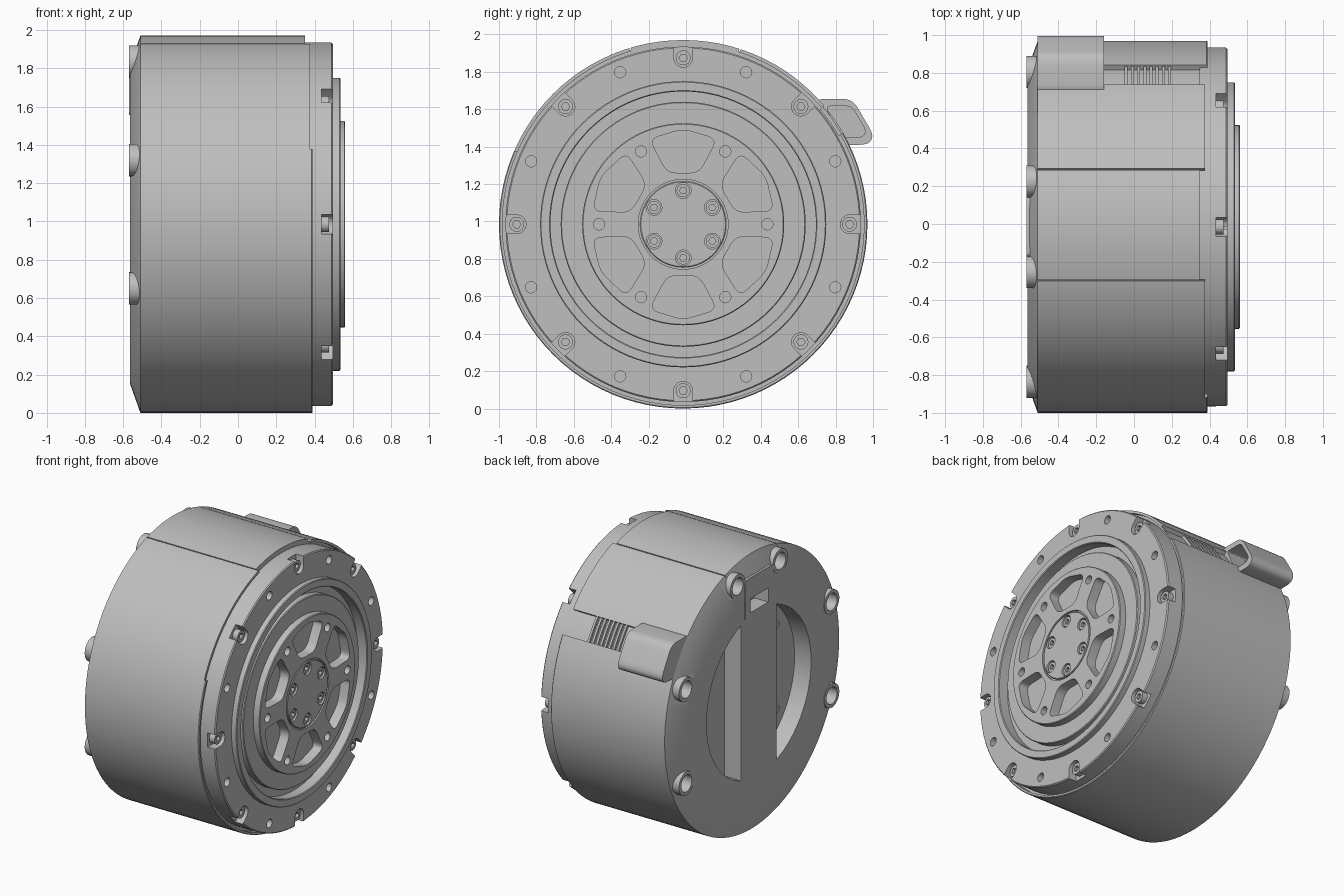
import bpy, bmesh
from math import sin, cos, pi, radians, acos
from mathutils import Vector

if "Cube" in bpy.data.objects:
    bpy.data.objects.remove(bpy.data.objects["Cube"], do_unlink=True)

AXIS = (0, -0.015, 0.985)   # everything is built around the x axis, then moved here
R = 0.985

grey = bpy.data.materials.new("machined grey")
grey.use_nodes = True
grey.diffuse_color = (0.52, 0.52, 0.52, 1)
grey.node_tree.nodes["Principled BSDF"].inputs["Base Color"].default_value = (0.52, 0.52, 0.52, 1)


# --- outlines in the (y, z) plane ---
def disc(r, cy=0, cz=0, n=24):
    return [(cy + r * cos(2 * pi * i / n), cz + r * sin(2 * pi * i / n)) for i in range(n)]


def polar(r, deg):
    return r * cos(radians(deg)), r * sin(radians(deg))


def discs(r, places, n=24):
    return [disc(r, y, z, n) for y, z in places]


def circle_of(count, r, start=0):
    return [polar(r, start + 360 * i / count) for i in range(count)]


def arc(r, a, b, n=16):
    return [polar(r, a + (b - a) * i / n) for i in range(n + 1)]


def sector(r0, r1, a, b, n=24):
    return arc(r0, a, b, n) + arc(r1, b, a, n)


def turn(pts, deg):
    c, s = cos(radians(deg)), sin(radians(deg))
    return [(y * c - z * s, y * s + z * c) for y, z in pts]


def rounded(pts, r, n=5):
    out = []
    for i, p in enumerate(pts):
        p, a, b = Vector(p), Vector(pts[i - 1]), Vector(pts[(i + 1) % len(pts)])
        a = p + (a - p).normalized() * min(r, (a - p).length * 0.45)
        b = p + (b - p).normalized() * min(r, (b - p).length * 0.45)
        for k in range(n + 1):
            t = k / n
            out.append(tuple(a * (1 - t) ** 2 + p * 2 * t * (1 - t) + b * t * t))
    return out


# --- solids ---
def finish(bm, name):
    bmesh.ops.recalc_face_normals(bm, faces=bm.faces)
    mesh = bpy.data.meshes.new(name)
    bm.to_mesh(mesh)
    bm.free()
    mesh.materials.append(grey)
    ob = bpy.data.objects.new(name, mesh)
    ob.location = AXIS
    bpy.context.collection.objects.link(ob)
    return ob


def prism(name, outlines, x0, x1):
    bm = bmesh.new()
    for pts in outlines:
        low = [bm.verts.new((x0, y, z)) for y, z in pts]
        high = [bm.verts.new((x1, y, z)) for y, z in pts]
        bm.faces.new(low)
        bm.faces.new(high)
        for i in range(len(pts)):
            bm.faces.new((low[i - 1], low[i], high[i], high[i - 1]))
    return finish(bm, name)


def lathe(name, profile, n=96):
    bm = bmesh.new()
    vs = [bm.verts.new((x, 0, r)) for x, r in profile]
    es = [bm.edges.new(pair) for pair in zip(vs, vs[1:])]
    bmesh.ops.spin(bm, geom=vs + es, cent=(0, 0, 0), axis=(1, 0, 0), angle=2 * pi, steps=n)
    bmesh.ops.remove_doubles(bm, verts=bm.verts, dist=1e-5)
    return finish(bm, name)


def combine(ob, outlines, x0, x1, operation="DIFFERENCE"):
    tool = prism("cutter", outlines, x0, x1)
    tool.hide_render = True
    mod = ob.modifiers.new("cut", "BOOLEAN")
    mod.operation, mod.solver, mod.object = operation, "EXACT", tool
    bpy.context.view_layer.update()
    graph = bpy.context.evaluated_depsgraph_get()
    mesh = bpy.data.meshes.new_from_object(ob.evaluated_get(graph))
    ob.modifiers.clear()
    ob.data = mesh
    bpy.data.objects.remove(tool, do_unlink=True)


def smooth(ob):
    bpy.ops.object.select_all(action="DESELECT")
    ob.select_set(True)
    bpy.context.view_layer.objects.active = ob
    bpy.ops.object.shade_smooth_by_angle(angle=radians(28))


def socket_screws(name, places, r, x0, x1):
    ob = prism(name, discs(r, places), x0, x1)
    combine(ob, discs(r * 0.55, places, 6), x1 - 0.02, x1 + 0.02)
    return ob


parts = []

# Housing drum with a chamfered back
housing = lathe("housing", [(-0.565, 0), (-0.565, 0.83), (-0.51, R), (0.385, R), (0.39, 0.98),
                            (0.39, 0.967), (0.35, 0.967), (0.35, 0)])
parts.append(housing)

# Mounting bosses and connector pad on the back
bosses = [(s * y, z) for s in (1, -1) for y, z in ((0.82, 0.335), (0.82, -0.335), (0.24, 0.85))]
combine(housing, discs(0.085, bosses), -0.568, -0.45, "UNION")
combine(housing, [rounded([(-0.16, 0.57), (0.16, 0.57), (0.16, 0.86), (-0.16, 0.86)], 0.03)],
        -0.57, -0.45, "UNION")
combine(housing, discs(0.06, bosses), -0.6, -0.48)
combine(housing, [[(-0.1, 0.61), (0.1, 0.61), (0.1, 0.71), (-0.1, 0.71)]], -0.6, -0.46)

# Two half-moon openings either side of a central bar
half = acos(0.2 / 0.59) * 180 / pi
combine(housing, [arc(0.59, -half, half, 32), arc(0.59, 180 - half, 180 + half, 32)], -0.6, -0.435)
parts.append(socket_screws("back_opening_screws",
                           [(y, z) for y in (-0.4, 0.4) for z in (-0.3, 0.3)], 0.03, -0.42, -0.44))

# Top panel seams, stepped front rim and side recess
seams = (72, 106.8)
combine(housing, [sector(0.972, 1.05, a - 0.2, a + 0.2, 2) for a in seams], -0.6, 0.45)
combine(housing, [sector(0.96, 1.05, 30, 156.4, 48)], 0.375, 0.45)
combine(housing, [sector(0.96, 1.05, *seams)], 0.35, 0.45)
combine(housing, [sector(0.957, 1.05, 29.7, 40)], -0.3, 0.45)

# Vent fins in the side recess
for i in range(8):
    x = -0.05 + i * 0.033
    parts.append(prism("vent_fin", [sector(0.94, 0.976, 29.7, 40, 8)], x, x + 0.016))

# Hollow cable shroud on the side
outline = [(0.7, 0.67), (0.905, 0.67), (1.02, 0.475), (0.99, 0.425), (0.82, 0.425)]
shroud = prism("cable_shroud", [rounded(outline, 0.05)], -0.51, -0.16)
inner = [(0.89 + (y - 0.89) * 0.68, 0.55 + (z - 0.55) * 0.68) for y, z in outline]
combine(shroud, [rounded(inner, 0.03)], -0.44, -0.1)
parts.append(shroud)

# Front flange with a raised ring and a groove
flange = lathe("front_flange", [(0.34, 0), (0.34, 0.95), (0.488, 0.95), (0.495, 0.943), (0.495, 0.765),
                                (0.53, 0.765), (0.535, 0.76), (0.535, 0.715), (0.53, 0.71),
                                (0.46, 0.71), (0.46, 0)])
slot = [(1.05, -0.05), (1.05, 0.05)] + [(0.89 + y, z) for y, z in arc(0.05, 90, 270, 12)]
combine(flange, [turn(slot, 45 * i) for i in range(8)], 0.435, 0.55)
combine(flange, discs(0.03, circle_of(8, 0.88, 22.5)), 0.44, 0.55)
parts.append(flange)
parts.append(socket_screws("flange_screws", circle_of(8, 0.89), 0.04, 0.43, 0.475))

# Output hub with pockets, pin holes and a central cap
hub = lathe("output_hub", [(0.45, 0), (0.45, 0.655), (0.505, 0.655), (0.51, 0.65), (0.51, 0.54),
                           (0.555, 0.54), (0.56, 0.535), (0.56, 0.24), (0.548, 0.24), (0.548, 0.23),
                           (0.556, 0.23), (0.56, 0.226), (0.56, 0)])
pocket = rounded([(-0.085, 0.275), (0.085, 0.275), (0.18, 0.455), (0, 0.51), (-0.18, 0.455)], 0.05)
combine(hub, [turn(pocket, 60 * i) for i in range(6)], 0.49, 0.6)
combine(hub, discs(0.03, circle_of(6, 0.45)), 0.5, 0.6)
cap_ring = circle_of(6, 0.18, 30)
combine(hub, discs(0.042, cap_ring), 0.53, 0.6)
parts.append(hub)
parts.append(socket_screws("cap_screws", cap_ring, 0.035, 0.525, 0.552))

for ob in parts:
    smooth(ob)
